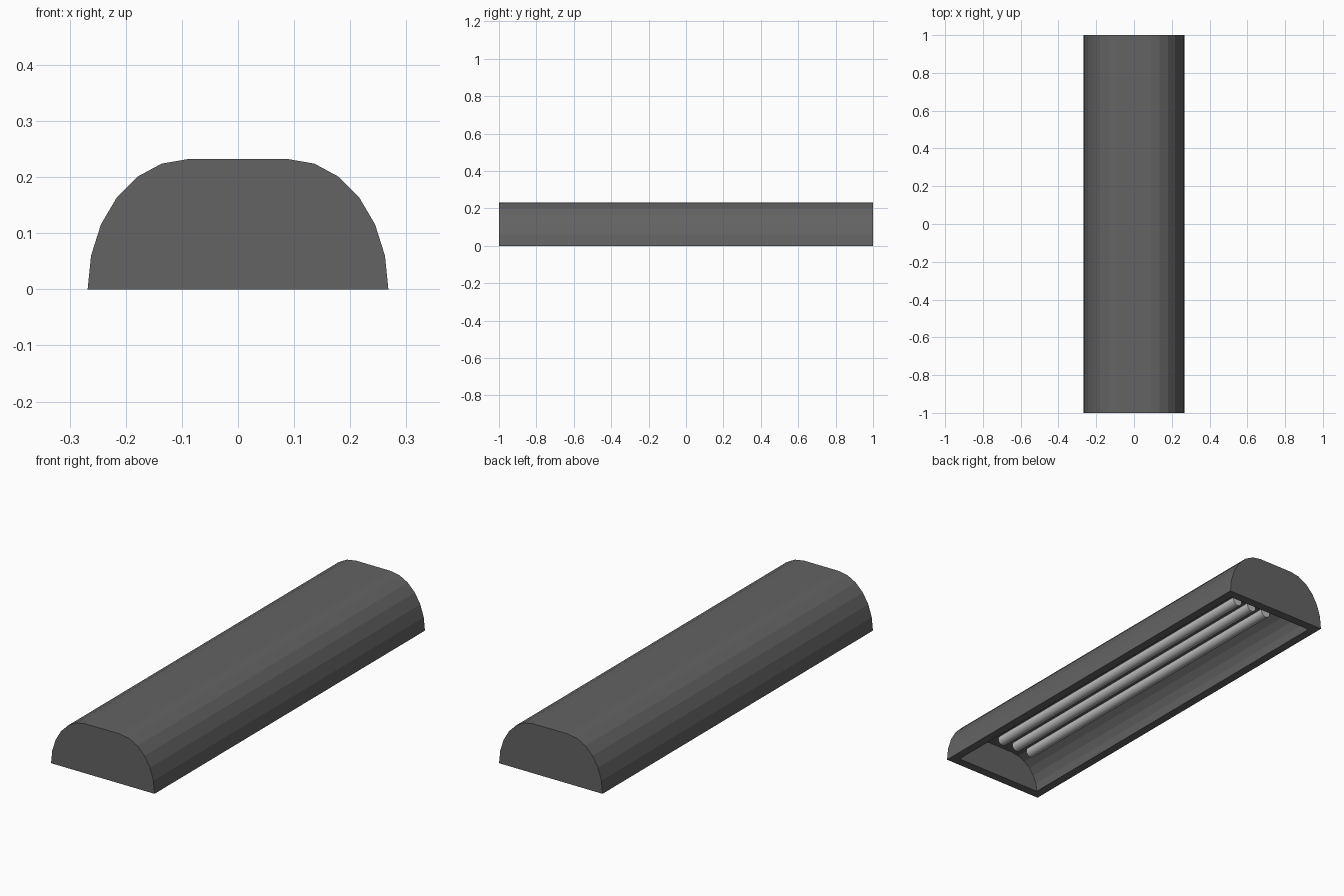
import bpy, bmesh, math

default = bpy.data.objects.get("Cube")
if default:
    bpy.data.objects.remove(default, do_unlink=True)


def make_material(name, value):
    mat = bpy.data.materials.new(name)
    mat.use_nodes = True
    colour = (value, value, value, 1.0)
    mat.diffuse_color = colour
    mat.node_tree.nodes["Principled BSDF"].inputs["Base Color"].default_value = colour
    return mat


housing_grey = make_material("housing_grey", 0.125)
tube_grey = make_material("tube_light_grey", 0.5)


def half_round(flat, half_width, height, steps=6):
    """Profile with elliptical shoulders either side of a flat top."""
    right = []
    for i in range(steps + 1):
        a = math.pi / 2 * i / steps
        right.append((flat + (half_width - flat) * math.cos(a), height * math.sin(a)))
    return right + [(-x, z) for x, z in reversed(right)]


def add_trough(bm, profile, half_length):
    """Curved surface and two end walls, open underneath."""
    ends = [[bm.verts.new((x, y, z)) for x, z in profile]
            for y in (-half_length, half_length)]
    faces = [bm.faces.new(ends[0]), bm.faces.new(list(reversed(ends[1])))]
    for i in range(len(profile) - 1):
        faces.append(bm.faces.new((ends[0][i], ends[1][i],
                                   ends[1][i + 1], ends[0][i + 1])))
    corners = [ends[0][0], ends[1][0], ends[1][-1], ends[0][-1]]
    return corners, faces


# Hollow housing: outer skin, inner recess and flat rim joining them
bm = bmesh.new()
outer, _ = add_trough(bm, half_round(0.09, 0.268, 0.232), 1.0)
inner, _ = add_trough(bm, half_round(0.08, 0.228, 0.15), 0.958)
for i in range(4):
    j = (i + 1) % 4
    bm.faces.new((outer[i], outer[j], inner[j], inner[i]))
bmesh.ops.recalc_face_normals(bm, faces=bm.faces)
mesh = bpy.data.meshes.new("housing")
bm.to_mesh(mesh)
bm.free()
housing = bpy.data.objects.new("housing", mesh)
bpy.context.collection.objects.link(housing)
mesh.materials.append(housing_grey)

# Three lamp tubes running lengthwise inside the recess
for name, x in (("right_tube", -0.083), ("middle_tube", 0), ("left_tube", 0.083)):
    bpy.ops.mesh.primitive_cylinder_add(vertices=16, radius=0.024, depth=1.66,
                                        location=(x, 0, 0.092),
                                        rotation=(math.pi / 2, 0, 0))
    tube = bpy.context.object
    tube.name = name
    tube.data.materials.append(tube_grey)
    bpy.ops.object.shade_smooth_by_angle(angle=math.radians(40))
